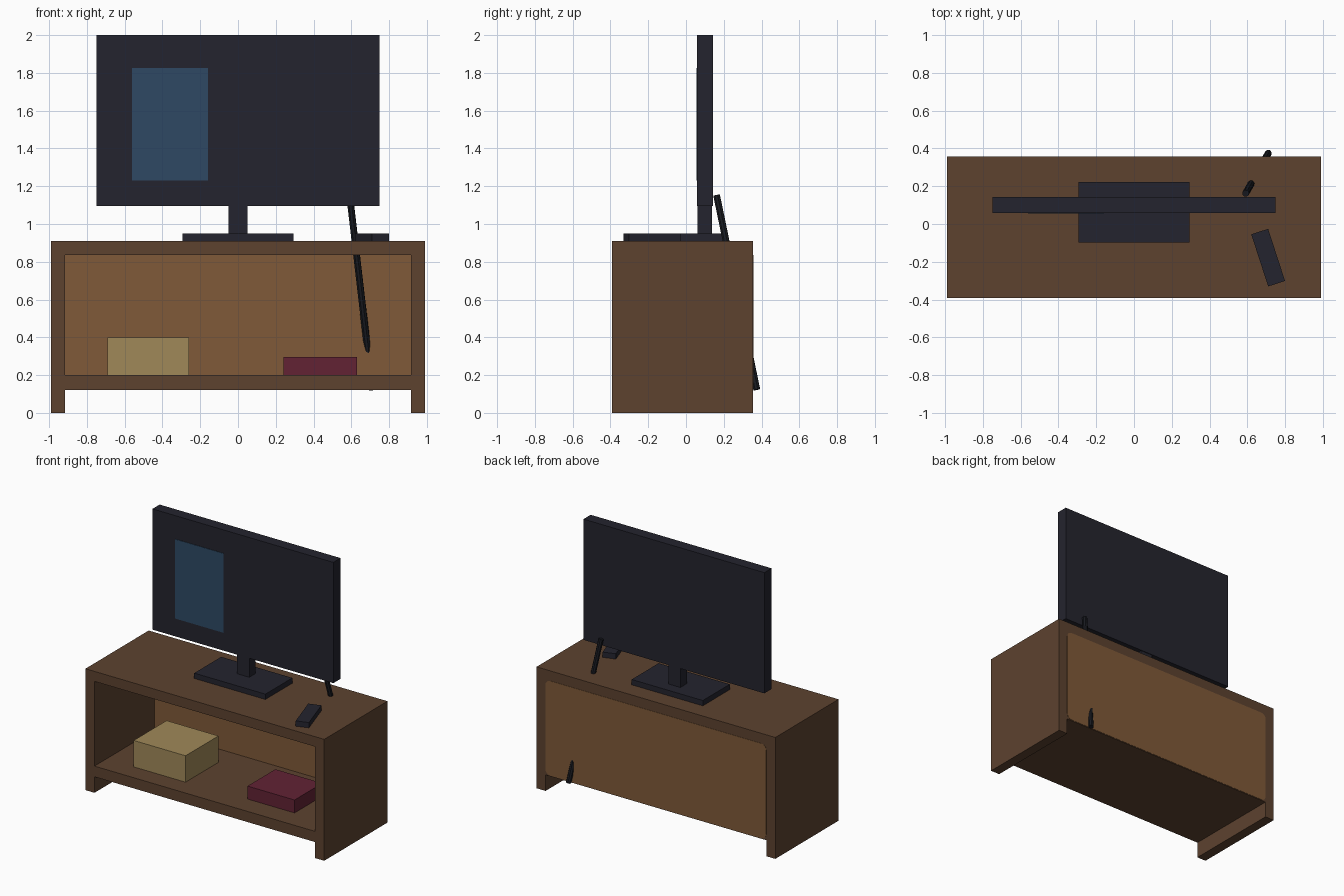
import bpy, bmesh, math
from mathutils import Vector

if "Cube" in bpy.data.objects:
    bpy.data.objects.remove(bpy.data.objects["Cube"])


def material(name, rgb):
    m = bpy.data.materials.new(name)
    lin = [((c / 255 + 0.055) / 1.055) ** 2.4 if c > 10 else c / 255 / 12.92 for c in rgb]
    m.diffuse_color = (*lin, 1)
    m.use_nodes = True
    m.node_tree.nodes["Principled BSDF"].inputs["Base Color"].default_value = m.diffuse_color
    return m


WOOD = material("dark wood", (93, 66, 47))
PANEL = material("light wood", (128, 90, 56))
PLASTIC = material("dark plastic", (36, 36, 46))
GLOW = material("screen blue", (46, 73, 100))
TAN = material("tan card", (160, 137, 89))
RED = material("dark red", (98, 34, 52))
BLACK = material("cable black", (25, 27, 33))


def finish(name, bm, mat):
    bmesh.ops.recalc_face_normals(bm, faces=bm.faces)
    me = bpy.data.meshes.new(name)
    bm.to_mesh(me)
    bm.free()
    me.materials.append(mat)
    ob = bpy.data.objects.new(name, me)
    bpy.context.collection.objects.link(ob)
    return ob


def box(name, x, y, z, mat, turn=0):
    """Box from (min, max) ranges, turned about its own vertical axis."""
    bm = bmesh.new()
    bmesh.ops.create_cube(bm, size=1)
    bmesh.ops.scale(bm, verts=bm.verts, vec=(x[1] - x[0], y[1] - y[0], z[1] - z[0]))
    ob = finish(name, bm, mat)
    ob.location = ((x[0] + x[1]) / 2, (y[0] + y[1]) / 2, (z[0] + z[1]) / 2)
    ob.rotation_euler.z = turn
    return ob


def rounded_plate(name, x, z, y, r, mat, steps=5):
    """Thin upright plate with rounded corners."""
    bm = bmesh.new()
    verts = []
    corners = [(x[1] - r, z[1] - r), (x[0] + r, z[1] - r), (x[0] + r, z[0] + r), (x[1] - r, z[0] + r)]
    for i, (cx, cz) in enumerate(corners):
        for s in range(steps + 1):
            a = math.pi / 2 * (i + s / steps)
            verts.append(bm.verts.new((cx + r * math.cos(a), y[0], cz + r * math.sin(a))))
    face = bm.faces.new(verts)
    ext = bmesh.ops.extrude_face_region(bm, geom=[face])
    moved = [v for v in ext["geom"] if isinstance(v, bmesh.types.BMVert)]
    bmesh.ops.translate(bm, verts=moved, vec=(0, y[1] - y[0], 0))
    return finish(name, bm, mat)


def rod(name, start, end, radius, mat, sides=8):
    start, end = Vector(start), Vector(end)
    bm = bmesh.new()
    bmesh.ops.create_cone(bm, cap_ends=True, segments=sides, radius1=radius,
                          radius2=radius, depth=(end - start).length)
    ob = finish(name, bm, mat)
    ob.location = (start + end) / 2
    ob.rotation_euler = (end - start).to_track_quat('Z', 'Y').to_euler()
    return ob


# Cabinet shell: sides run down to the floor as legs
DEPTH = (-0.393, 0.356)
box("cabinet_top", (-0.99, 0.99), DEPTH, (0.835, 0.91), WOOD)
box("cabinet_shelf", (-0.915, 0.915), DEPTH, (0.12, 0.20), WOOD)
for side, x in (("left", (-0.99, -0.915)), ("right", (0.915, 0.99))):
    box(side + "_side", x, DEPTH, (0, 0.835), WOOD)

# Back: light lining inside, dark backing, light rounded panel outside
box("back_lining", (-0.915, 0.915), (0.317, 0.35), (0.20, 0.835), PANEL)
box("back_board", (-0.915, 0.915), (0.35, 0.356), (0.20, 0.835), WOOD)
rounded_plate("back_panel", (-0.915, 0.915), (0.125, 0.835), (0.356, 0.358), 0.04, PANEL)

# Television on its stand
box("screen_body", (-0.75, 0.75), (0.058, 0.143), (1.095, 2.0), PLASTIC)
box("screen_reflection", (-0.56, -0.16), (0.055, 0.058), (1.23, 1.825), GLOW)
box("stand_neck", (-0.05, 0.05), (0.062, 0.138), (0.95, 1.095), PLASTIC)
box("stand_base", (-0.295, 0.295), (-0.097, 0.222), (0.91, 0.95), PLASTIC)

# Remote control lying on the top
box("remote", (0.663, 0.757), (-0.323, -0.033), (0.91, 0.95), PLASTIC, math.radians(18))

# Power cable running down behind the screen
rod("cable", (0.591, 0.162, 1.152), (0.711, 0.375, 0.123), 0.0185, BLACK)

# Boxes stored on the shelf
box("storage_box", (-0.69, -0.26), (-0.25, 0.14), (0.20, 0.398), TAN)
box("media_box", (0.24, 0.63), (-0.23, 0.10), (0.20, 0.297), RED)
